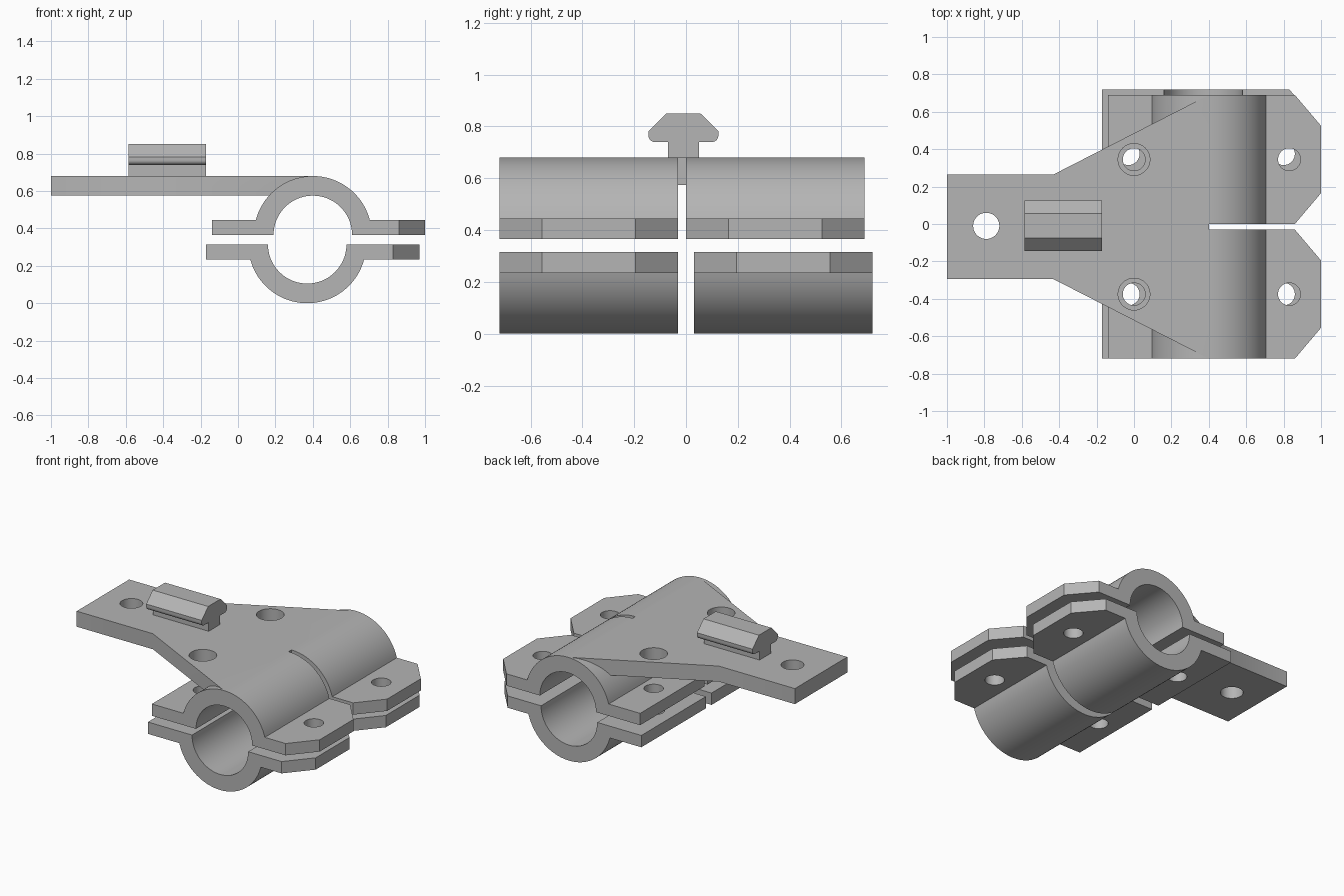
import bpy
import bmesh
import math
from mathutils import Vector

cube = bpy.data.objects.get("Cube")
if cube:
    bpy.data.objects.remove(cube, do_unlink=True)

metal = bpy.data.materials.new("plain grey")
metal.use_nodes = True
grey = (0.46, 0.46, 0.46, 1)
metal.diffuse_color = grey
metal.node_tree.nodes["Principled BSDF"].inputs["Base Color"].default_value = grey


def prism(name, points, axis, start, end):
    """Extrude a flat outline along x (y,z outline), y (x,z) or z (x,y)."""
    place = {"x": lambda a, b: (start, a, b),
             "y": lambda a, b: (a, start, b),
             "z": lambda a, b: (a, b, start)}[axis]
    direction = Vector([(end - start) * (axis == k) for k in "xyz"])
    bm = bmesh.new()
    face = bm.faces.new([bm.verts.new(place(a, b)) for a, b in points])
    top = bmesh.ops.extrude_face_region(bm, geom=[face])["geom"]
    bmesh.ops.translate(bm, vec=direction,
                        verts=[v for v in top if isinstance(v, bmesh.types.BMVert)])
    bmesh.ops.recalc_face_normals(bm, faces=bm.faces)
    mesh = bpy.data.meshes.new(name)
    bm.to_mesh(mesh)
    bm.free()
    mesh.materials.append(metal)
    obj = bpy.data.objects.new(name, mesh)
    bpy.context.collection.objects.link(obj)
    return obj


def arc(cx, cy, r, a0, a1, n):
    steps = [a0 + (a1 - a0) * i / n for i in range(n + 1)]
    return [(cx + r * math.cos(a), cy + r * math.sin(a)) for a in steps]


def combine(obj, other, operation):
    """Apply a boolean and remove the second object."""
    mod = obj.modifiers.new("bool", "BOOLEAN")
    mod.operation = operation
    mod.solver = "EXACT"
    mod.object = other
    bpy.ops.object.select_all(action="DESELECT")
    bpy.context.view_layer.objects.active = obj
    obj.select_set(True)
    bpy.ops.object.modifier_apply(modifier=mod.name)
    bpy.data.objects.remove(other, do_unlink=True)


def drill(obj, x, y, r, z0, z1):
    circle = arc(x, y, r, 0, math.tau, 40)[:-1]
    combine(obj, prism("drill", circle, "z", z0, z1), "DIFFERENCE")


def smooth(obj):
    bpy.ops.object.select_all(action="DESELECT")
    bpy.context.view_layer.objects.active = obj
    obj.select_set(True)
    bpy.ops.object.shade_smooth_by_angle(angle=math.radians(30))


OUTER, INNER, FLANGE, LENGTH = 0.315, 0.21, 0.08, 0.69


def clamp_half(name, cx, cz, up, y0):
    """Half pipe with a flange each side, chamfered and drilled."""
    lift = math.asin(FLANGE / OUTER)
    outline = arc(0, 0, OUTER, lift, math.pi - lift, 40)
    outline += [(-0.54, FLANGE), (-0.54, 0)]
    outline += arc(0, 0, INNER, math.pi, 0, 40)
    outline += [(0.6, 0), (0.6, FLANGE)]
    obj = prism(name, [(cx + x, cz + up * z) for x, z in outline],
                "y", y0, y0 + LENGTH)
    # chamfered flange corners
    tip, mid = cx + 0.6, y0 + LENGTH / 2
    for side in (-1, 1):
        edge = mid + side * LENGTH / 2
        slope = side * 0.165
        wedge = [(tip - 0.28, edge + slope), (tip + 0.14, edge - 2 * slope),
                 (tip + 0.14, edge + slope)]
        combine(obj, prism("wedge", wedge, "z", cz - 0.1, cz + 0.1), "DIFFERENCE")
    # bolt holes
    for x in (-0.4, 0.43):
        drill(obj, cx + x, mid, 0.06, cz - 0.12, cz + 0.12)
    return obj


# Lower clamp, two separate halves
for name, y0 in (("lower_clamp_front", -0.72), ("lower_clamp_back", 0.03)):
    smooth(clamp_half(name, 0.37, 0.315, -1, y0))

# Mounting plate flaring out to the pipe crest
MID = -0.015
side = [(-1, 0.28), (-0.43, 0.28), (0.4, 0.705)]
plan = [(x, MID + y) for x, y in side] + [(x, MID - y) for x, y in reversed(side)]
plate = prism("upper_clamp_and_plate", plan, "z", 0.575, 0.68)
for y0 in (-0.72, 0.0):
    combine(plate, clamp_half("upper_half", 0.4, 0.365, 1, y0), "UNION")
for y in (-0.375, 0.345):
    drill(plate, 0, y, 0.085, 0.55, 0.72)
drill(plate, -0.79, -0.01, 0.07, 0.5, 0.72)
smooth(plate)

# Rail on top of the plate, rounded under its shoulders
half = [(0.06, 0.68), (0.06, 0.74)]
half += arc(0.11, 0.765, 0.025, -math.pi / 2, 0, 6)
half += [(0.135, 0.782), (0.066, 0.85)]
rail = [(MID + 0.005 + y, z) for y, z in half]
rail += [(MID + 0.005 - y, z) for y, z in reversed(half)]
smooth(prism("top_rail", rail, "x", -0.585, -0.17))
